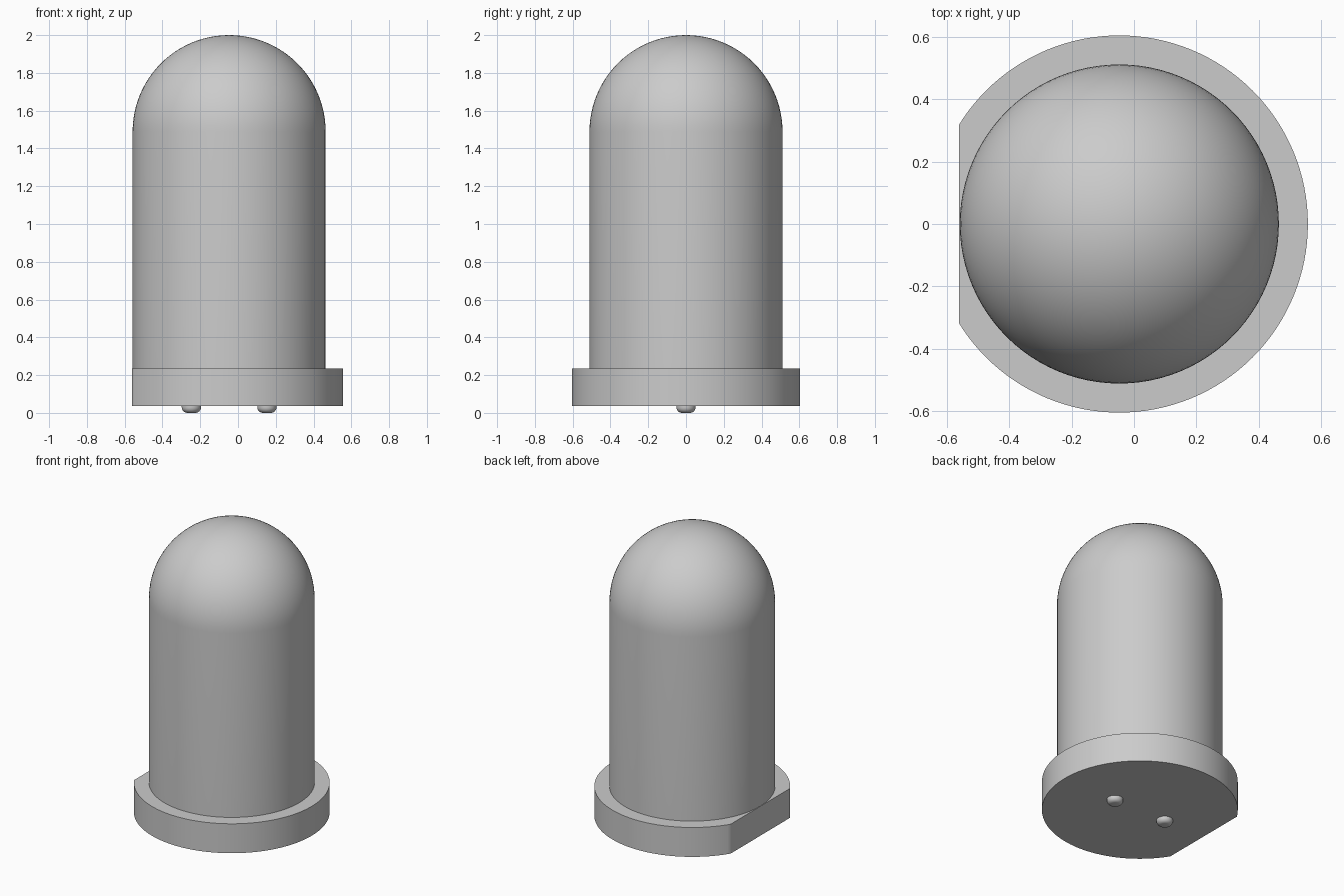
import bpy, bmesh, math
from mathutils import Vector

cube = bpy.data.objects.get("Cube")
if cube:
    bpy.data.objects.remove(cube, do_unlink=True)

AXIS_X = -0.047      # centre line of the bulb
FLAT_X = -0.56       # flat side of the rim

grey = bpy.data.materials.new("plain grey")
grey.use_nodes = True
colour = (0.6, 0.6, 0.6, 1)
grey.diffuse_color = colour
grey.node_tree.nodes["Principled BSDF"].inputs["Base Color"].default_value = colour


def arc(radius, cx, cz, start, end, steps):
    """Points of an arc as (radius, height) pairs."""
    angles = [math.radians(start + (end - start) * i / steps) for i in range(steps + 1)]
    return [(cx + radius * math.cos(a), cz + radius * math.sin(a)) for a in angles]


def lathe(name, profile, x, sides, flat_x=None):
    """Spin a profile around a vertical axis, optionally sliced flat on one side."""
    bm = bmesh.new()
    verts = [bm.verts.new((x + max(r, 0), 0, z)) for r, z in profile]
    edges = [bm.edges.new(pair) for pair in zip(verts, verts[1:])]
    bmesh.ops.spin(bm, geom=verts + edges, cent=(x, 0, 0), axis=(0, 0, 1),
                   angle=math.tau, steps=sides, use_duplicate=False)
    bmesh.ops.remove_doubles(bm, verts=bm.verts, dist=0.0005)
    if flat_x is not None:
        cut = bmesh.ops.bisect_plane(bm, geom=bm.verts[:] + bm.edges[:] + bm.faces[:],
                                     plane_co=Vector((flat_x, 0, 0)),
                                     plane_no=Vector((-1, 0, 0)), clear_outer=True)
        rim = [e for e in cut["geom_cut"] if isinstance(e, bmesh.types.BMEdge)]
        bmesh.ops.holes_fill(bm, edges=rim, sides=0)
    bmesh.ops.recalc_face_normals(bm, faces=bm.faces)
    mesh = bpy.data.meshes.new(name)
    bm.to_mesh(mesh)
    bm.free()
    mesh.materials.append(grey)
    obj = bpy.data.objects.new(name, mesh)
    bpy.context.collection.objects.link(obj)
    bpy.ops.object.select_all(action="DESELECT")
    obj.select_set(True)
    bpy.context.view_layer.objects.active = obj
    bpy.ops.object.shade_smooth_by_angle(angle=math.radians(35))
    return obj


# Domed bulb body
lathe("domed_body", [(0.511, 0.235)] + arc(0.511, 0, 1.489, 0, 90, 24), AXIS_X, 96)

# Base rim with one flat side
lathe("base_rim", [(0, 0.036), (0.604, 0.036), (0.604, 0.236), (0, 0.236)],
      AXIS_X, 128, FLAT_X)

# Two rounded lead stubs under the base
for side, offset in (("right", -0.2), ("left", 0.2)):
    lathe(side + "_lead", [(0, 0)] + arc(0.03, 0.021, 0.03, -90, 0, 6) + [(0.051, 0.04)],
          AXIS_X + offset, 32)
